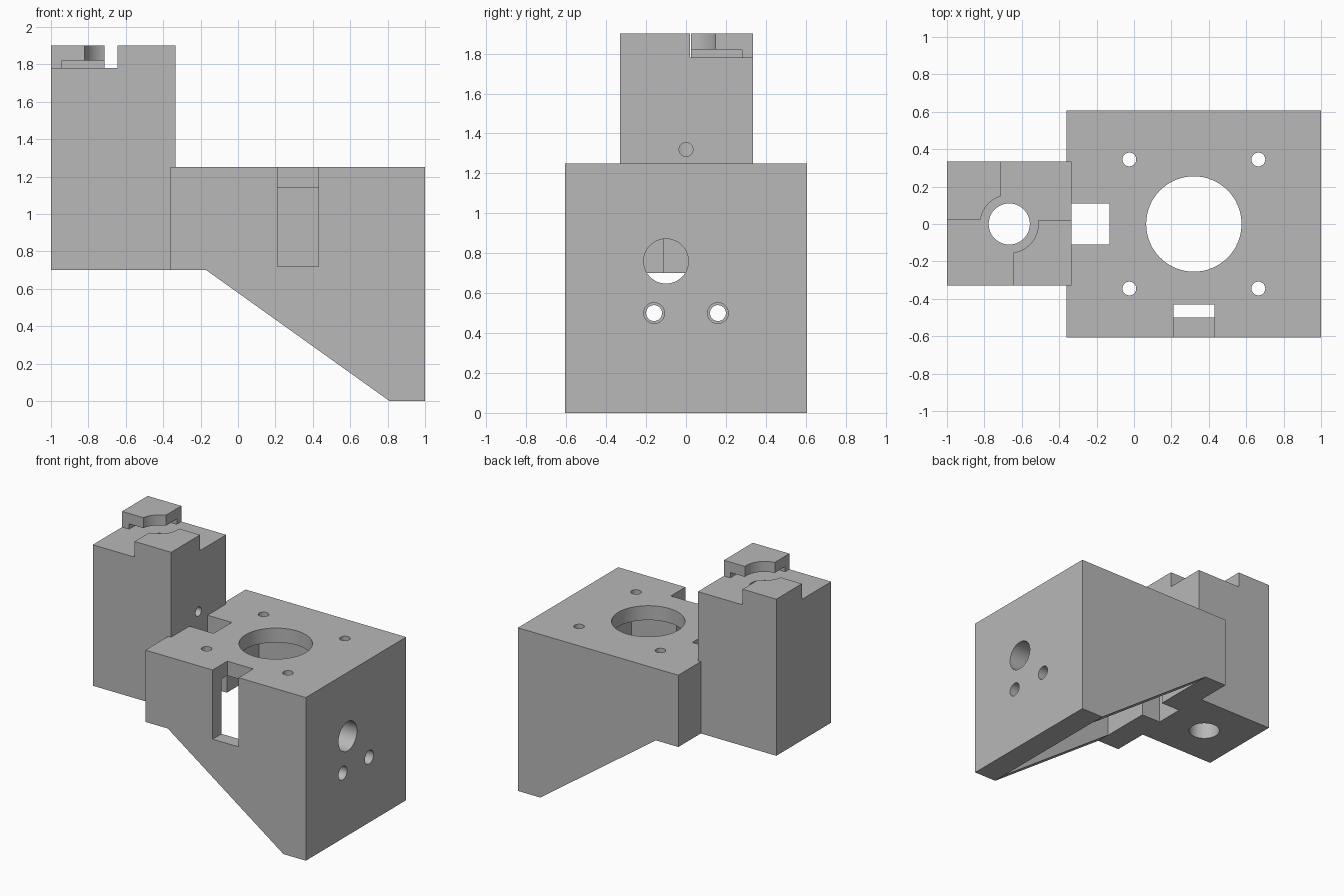
import bpy, bmesh, math
from mathutils import Matrix, Vector

if "Cube" in bpy.data.objects:
    bpy.data.objects.remove(bpy.data.objects["Cube"], do_unlink=True)

grey = bpy.data.materials.new("plain_grey")
grey.use_nodes = True
COLOUR = (0.48, 0.48, 0.48, 1)
grey.diffuse_color = COLOUR
grey.node_tree.nodes["Principled BSDF"].inputs["Base Color"].default_value = COLOUR


def finish(name, bm):
    bmesh.ops.recalc_face_normals(bm, faces=bm.faces)
    mesh = bpy.data.meshes.new(name)
    bm.to_mesh(mesh)
    bm.free()
    mesh.materials.append(grey)
    obj = bpy.data.objects.new(name, mesh)
    bpy.context.collection.objects.link(obj)
    return obj


def box(name, xs, ys, zs):
    bm = bmesh.new()
    lo, hi = Vector((xs[0], ys[0], zs[0])), Vector((xs[1], ys[1], zs[1]))
    mat = Matrix.Translation((lo + hi) / 2) @ Matrix.Diagonal((*(hi - lo), 1))
    bmesh.ops.create_cube(bm, size=1, matrix=mat)
    return finish(name, bm)


def cylinder(name, centre, radius, length, along_x=False, sides=64):
    bm = bmesh.new()
    mat = Matrix.Translation(centre)
    if along_x:
        mat = mat @ Matrix.Rotation(math.pi / 2, 4, 'Y')
    bmesh.ops.create_cone(bm, cap_ends=True, segments=sides, radius1=radius,
                          radius2=radius, depth=length, matrix=mat)
    return finish(name, bm)


def prism(name, profile, half_width):
    # side profile in x and z, extruded along y
    bm = bmesh.new()
    face = bm.faces.new([bm.verts.new((x, -half_width, z)) for x, z in profile])
    out = bmesh.ops.extrude_face_region(bm, geom=[face])
    verts = [g for g in out["geom"] if isinstance(g, bmesh.types.BMVert)]
    bmesh.ops.translate(bm, verts=verts, vec=(0, 2 * half_width, 0))
    return finish(name, bm)


def carve(obj, cutters):
    bpy.ops.object.select_all(action='DESELECT')
    bpy.context.view_layer.objects.active = obj
    obj.select_set(True)
    for cutter in cutters:
        mod = obj.modifiers.new("cut", 'BOOLEAN')
        mod.operation = 'DIFFERENCE'
        mod.solver = 'EXACT'
        mod.object = cutter
        bpy.ops.object.modifier_apply(modifier=mod.name)
        bpy.data.objects.remove(cutter, do_unlink=True)
    bpy.ops.object.shade_smooth_by_angle(angle=math.radians(30))


# Hollow housing with a sloped open underside
housing = prism("housing", [(-0.36, 0.7), (-0.17, 0.7), (0.81, 0), (1, 0),
                            (1, 1.25), (-0.36, 1.25)], 0.607)
cuts = [
    box("cavity", (-0.172, 0.812), (-0.5, 0.5), (-0.2, 1.14)),
    box("front_slot", (0.21, 0.43), (-0.8, -0.43), (0.72, 1.4)),
    box("rear_notch", (-0.5, -0.13), (-0.11, 0.11), (0.5, 1.4)),
    cylinder("top_opening", (0.32, 0, 1.25), 0.255, 0.4),
    cylinder("wall_hole", (0.95, -0.1, 0.76), 0.112, 0.4, True),
]
# Four screw holes around the top opening
for x in (-0.025, 0.665):
    for y in (-0.345, 0.345):
        cuts.append(cylinder("screw_hole", (x, y, 1.25), 0.037, 0.4, sides=32))
# Stepped holes in the end wall
for y in (-0.16, 0.16):
    cuts.append(cylinder("step_hole", (0.95, y, 0.5), 0.04, 0.4, True, 32))
    cuts.append(cylinder("step_bore", (1, y, 0.5), 0.052, 0.18, True, 32))
carve(housing, cuts)

# Tower with a vertical bore and a small cross hole
BORE_X = -0.667
tower = box("tower", (-1, -0.335), (-0.33, 0.335), (0.7, 1.78))
carve(tower, [
    cylinder("bore", (BORE_X, 0, 1.3), 0.11, 2),
    cylinder("cross_hole", (-0.45, 0, 1.32), 0.035, 0.36, True, 32),
])

# Two opposite corner blocks, undercut towards the bore
for name, xs, ys, under_x, under_y in (
        ("back_corner_block", (-1, -0.715), (0.025, 0.335), (-0.94, -0.6), (-0.1, 0.28)),
        ("front_corner_block", (-0.645, -0.335), (-0.33, 0.02), (-0.75, -0.39), (-0.28, 0.1))):
    block = box(name, xs, ys, (1.77, 1.9))
    carve(block, [
        cylinder("round_relief", (BORE_X, 0, 1.85), 0.155, 0.4),
        box("undercut", under_x, under_y, (1.7, 1.82)),
    ])
